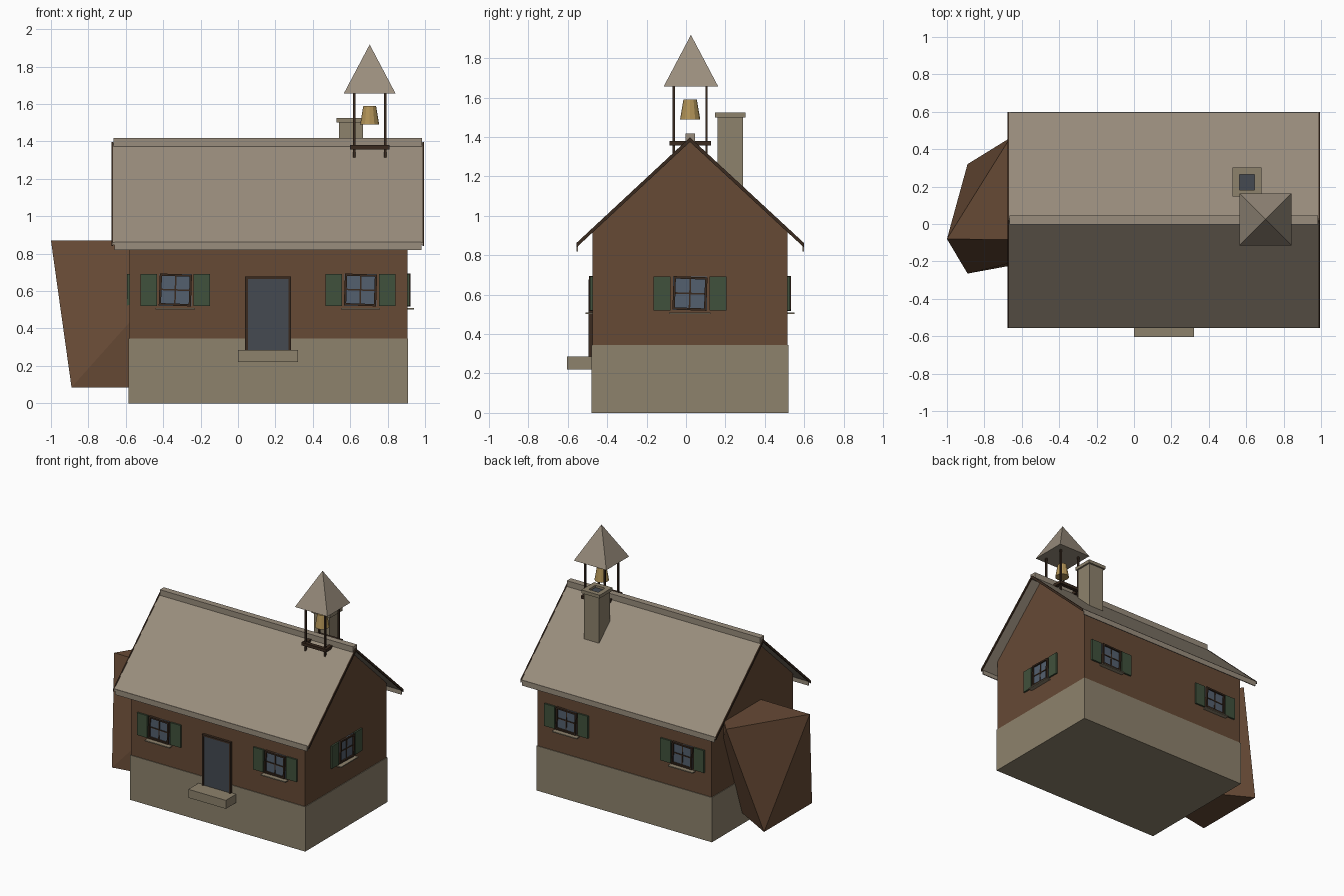
import bpy, bmesh, math
from mathutils import Matrix, Vector

if "Cube" in bpy.data.objects:
    bpy.data.objects.remove(bpy.data.objects["Cube"])


def mat(name, r, g, b):
    m = bpy.data.materials.new(name)
    m.diffuse_color = [(c / 255) ** 2.2 for c in (r, g, b)] + [1]
    m.use_nodes = True
    m.node_tree.nodes["Principled BSDF"].inputs["Base Color"].default_value = m.diffuse_color
    return m


STONE = mat("stone", 140, 129, 108)
BROWN = mat("brown_wall", 102, 75, 56)
ROOF = mat("roof", 152, 140, 124)
DARK = mat("dark_wood", 60, 46, 36)
GREEN = mat("green_paint", 66, 82, 62)
GLASS = mat("glass", 84, 96, 110)
DOOR = mat("door_blue", 70, 75, 82)
GOLD = mat("brass", 176, 146, 88)


def finish(name, bm, material):
    bmesh.ops.recalc_face_normals(bm, faces=bm.faces)
    me = bpy.data.meshes.new(name)
    bm.to_mesh(me)
    bm.free()
    me.materials.append(material)
    ob = bpy.data.objects.new(name, me)
    bpy.context.collection.objects.link(ob)
    return ob


def boxes(name, material, ranges, matrix=Matrix()):
    """One object from boxes given as (x0, x1, y0, y1, z0, z1)."""
    bm = bmesh.new()
    for x0, x1, y0, y1, z0, z1 in ranges:
        m = (Matrix.Translation(((x0 + x1) / 2, (y0 + y1) / 2, (z0 + z1) / 2))
             @ Matrix.Diagonal((x1 - x0, y1 - y0, z1 - z0, 1)))
        bmesh.ops.create_cube(bm, size=1, matrix=matrix @ m)
    return finish(name, bm, material)


def extrude_x(name, material, profile, x0, x1):
    """Extrude a (y, z) outline along x."""
    bm = bmesh.new()
    f = bm.faces.new([bm.verts.new((x0, y, z)) for y, z in profile])
    r = bmesh.ops.extrude_face_region(bm, geom=[f])
    bmesh.ops.translate(bm, vec=(x1 - x0, 0, 0),
                        verts=[v for v in r["geom"] if isinstance(v, bmesh.types.BMVert)])
    return finish(name, bm, material)


def cone(name, material, sides, r1, r2, z0, z1, x, y, turn=0, caps=True):
    bm = bmesh.new()
    bmesh.ops.create_cone(bm, cap_ends=caps, segments=sides, radius1=r1, radius2=r2, depth=z1 - z0,
                          matrix=Matrix.Translation((x, y, (z0 + z1) / 2)) @ Matrix.Rotation(turn, 4, "Z"))
    bmesh.ops.remove_doubles(bm, verts=bm.verts, dist=1e-5)
    return finish(name, bm, material)


# House body
RY = 0.02
boxes("stone_base", STONE, [(-0.585, 0.91, -0.48, 0.52, 0, 0.345)])
extrude_x("walls", BROWN, [(-0.475, 0.34), (0.515, 0.34), (0.515, 0.92), (RY, 1.385), (-0.475, 0.92)],
          -0.58, 0.905)


# Roof, verge boards, eave boards, ridge cap
def chevron(lift, drop):
    pts = [(-0.555, 0.86), (RY, 1.395), (0.598, 0.86)]
    return [(y, z + lift) for y, z in pts] + [(y, z - drop) for y, z in reversed(pts)]


extrude_x("roof", ROOF, chevron(0, 0.013), -0.67, 0.99)
for side, x in (("left", -0.676), ("right", 0.986)):
    extrude_x(side + "_verge_board", DARK, chevron(0.003, 0.02), x, x + 0.009)
boxes("eave_boards", ROOF, [(-0.66, 0.98, -0.556, -0.549, 0.82, 0.862),
                            (-0.66, 0.98, 0.591, 0.598, 0.82, 0.862)])
boxes("ridge_cap", ROOF, [(-0.665, 0.985, -0.003, 0.045, 1.372, 1.417)])

# Faceted lean-to bulge on the left: a rough six-point block
bm = bmesh.new()
for p in [(-1, -0.08, 0.87), (-0.663, 0.46, 0.87), (-0.19, -0.09, 0.87),
          (-0.89, 0.32, 0.085), (-0.89, -0.265, 0.085), (-0.1, -0.12, 0.085)]:
    bm.verts.new(p)
bmesh.ops.convex_hull(bm, input=bm.verts)
finish("side_bulge", bm, BROWN)

# Door and step
boxes("door", DOOR, [(0.05, 0.275, -0.488, -0.47, 0.285, 0.667)])
boxes("door_frame", DARK, [(0.038, 0.053, -0.495, -0.47, 0.285, 0.678),
                           (0.27, 0.283, -0.495, -0.47, 0.285, 0.678),
                           (0.038, 0.283, -0.495, -0.47, 0.665, 0.678)])
boxes("door_step", STONE, [(0, 0.32, -0.605, -0.478, 0.22, 0.285)])


# Windows: local x runs along the wall, local -y points outward
def window(name, x, y, turn):
    m = Matrix.Translation((x, y, 0.606)) @ Matrix.Rotation(math.radians(turn), 4, "Z")
    tilt = m @ Matrix.Rotation(math.radians(2), 4, "Y")
    w, h, t = 0.086, 0.085, 0.012
    boxes(name + "_glass", GLASS, [(-w, w, -0.006, 0.01, -h, h)], m)
    boxes(name + "_frame", DARK, [(-w, -w + t, -0.018, 0.01, -h, h), (w - t, w, -0.018, 0.01, -h, h),
                                  (-w, w, -0.018, 0.01, h - t, h), (-w, w, -0.018, 0.01, -h, t - h),
                                  (-0.004, 0.004, -0.01, 0.005, -h, h),
                                  (-w, w, -0.01, 0.005, -0.004, 0.004)], tilt)
    boxes(name + "_sill", STONE, [(-0.105, 0.105, -0.035, 0.005, -0.104, -0.096)], m)
    boxes(name + "_shutters", GREEN, [(-0.186, -0.098, -0.013, 0.005, -0.086, 0.086),
                                      (0.098, 0.186, -0.013, 0.005, -0.086, 0.086)], m)


for side, x in (("left", -0.335), ("right", 0.655)):
    window("front_" + side + "_window", x, -0.475, 0)
    window("back_" + side + "_window", x, 0.515, 180)
window("right_window", 0.905, RY, 90)
window("left_window", -0.58, RY, -90)

# Chimney: shaft, cap ring and dark flue
cx, cy = 0.604, 0.224
boxes("chimney", STONE, [(cx - 0.065, cx + 0.065, cy - 0.065, cy + 0.065, 1.1, 1.502)])
a, b = 0.078, 0.041
boxes("chimney_cap", STONE, [(cx - a, cx + a, cy - a, cy - b, 1.5, 1.525),
                             (cx - a, cx + a, cy + b, cy + a, 1.5, 1.525),
                             (cx - a, cx - b, cy - b, cy + b, 1.5, 1.525),
                             (cx + b, cx + a, cy - b, cy + b, 1.5, 1.525)])
boxes("chimney_flue", DOOR, [(cx - b, cx + b, cy - b, cy + b, 1.495, 1.508)])

# Bell tower
bx, by, p = 0.704, 0.021, 0.083
posts = [(sx * p + bx, sy * p + by) for sx in (-1, 1) for sy in (-1, 1)]
boxes("bell_posts", DARK, [(x - 0.006, x + 0.006, y - 0.006, y + 0.006, 1.31, 1.665) for x, y in posts])
e = 0.105
boxes("bell_tower_beams", DARK,
      [(bx - e, bx + e, by + s * 0.09 - 0.015, by + s * 0.09 + 0.015, 1.357, 1.38) for s in (-1, 1)]
      + [(bx + s * 0.09 - 0.015, bx + s * 0.09 + 0.015, by - e, by + e, 1.357, 1.38) for s in (-1, 1)])
cone("bell_tower_roof", ROOF, 4, 0.139 * math.sqrt(2), 0, 1.655, 1.918, bx, by + 0.004, math.pi / 4)
cone("bell", GOLD, 12, 0.051, 0.034, 1.49, 1.59, bx, by)
